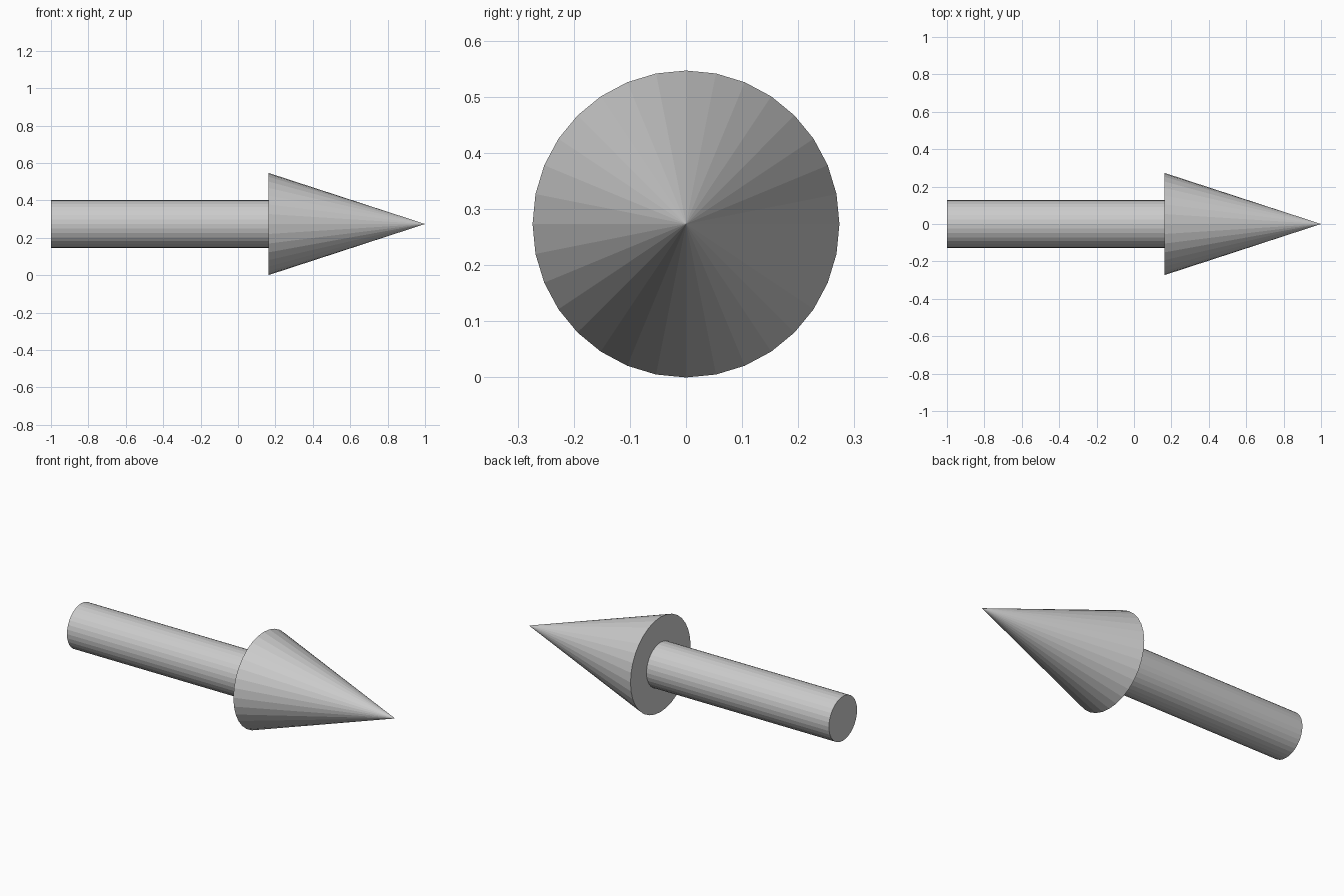
import bpy
import math

if "Cube" in bpy.data.objects:
    bpy.data.objects.remove(bpy.data.objects["Cube"])

SIDES = 32
HEAD_RADIUS = 0.2735
SHAFT_RADIUS = 0.128
TAIL_X, NECK_X, TIP_X = -1.0, 0.162, 1.0


def add_along_x(name, x0, x1, r0, r1):
    """Flat-sided cylinder or cone running from x0 to x1."""
    bpy.ops.mesh.primitive_cone_add(
        vertices=SIDES, radius1=r0, radius2=r1, depth=x1 - x0,
        location=((x0 + x1) / 2, 0, HEAD_RADIUS),
        rotation=(0, math.pi / 2, 0))
    obj = bpy.context.object
    obj.name = name
    return obj


# Straight round shaft
add_along_x("arrow_shaft", TAIL_X, NECK_X, SHAFT_RADIUS, SHAFT_RADIUS)

# Pointed head
add_along_x("arrow_head", NECK_X, TIP_X, HEAD_RADIUS, 0)
